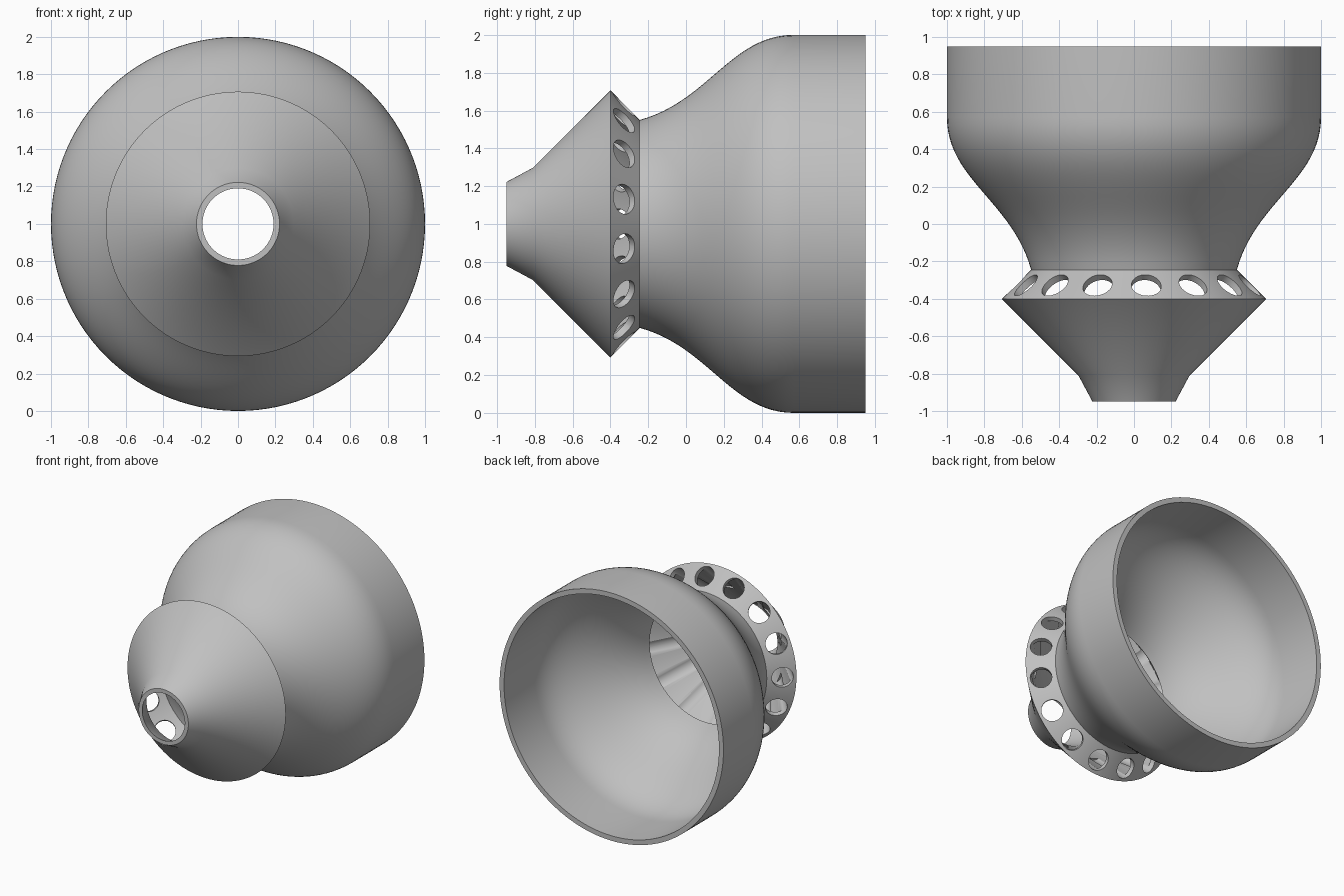
import bpy, bmesh
from math import cos, sin, tau, radians
from mathutils import Vector, Matrix

SEGMENTS = 120
HOLES = 15
CENTRE_Z = 1.0

cube = bpy.data.objects.get("Cube")
if cube:
    bpy.data.objects.remove(cube, do_unlink=True)

grey = bpy.data.materials.new("plain_grey")
grey.use_nodes = True
grey.diffuse_color = (0.53, 0.53, 0.53, 1)
grey.node_tree.nodes["Principled BSDF"].inputs["Base Color"].default_value = grey.diffuse_color


def bezier(a, b, c, d, steps):
    """Points (y, radius) along a cubic curve, both ends included."""
    a, b, c, d = map(Vector, (a, b, c, d))
    pts = []
    for i in range(steps + 1):
        t = i / steps
        u = 1 - t
        pts.append(a * u**3 + b * 3 * u * u * t + c * 3 * u * t * t + d * t**3)
    return pts


def make_object(name, bm):
    mesh = bpy.data.meshes.new(name)
    bmesh.ops.recalc_face_normals(bm, faces=bm.faces)
    bm.to_mesh(mesh)
    bm.free()
    obj = bpy.data.objects.new(name, mesh)
    bpy.context.collection.objects.link(obj)
    mesh.materials.append(grey)
    return obj


def revolve(name, profile):
    """Spin a closed (y, radius) profile around the y axis."""
    bm = bmesh.new()
    rings = []
    for i in range(SEGMENTS):
        a = tau * i / SEGMENTS
        rings.append([bm.verts.new((r * cos(a), y, CENTRE_Z + r * sin(a)))
                      for y, r in profile])
    n = len(profile)
    for i in range(SEGMENTS):
        p, q = rings[i], rings[(i + 1) % SEGMENTS]
        for j in range(n):
            k = (j + 1) % n
            bm.faces.new((p[j], p[k], q[k], q[j]))
    return make_object(name, bm)


# Thin hollow shell: spout, front cone, slanted collar, flared bell
outer = [(-0.95, 0.222), (-0.81, 0.297), (-0.4, 0.707)]
outer += bezier((-0.245, 0.55), (0.12, 0.65), (0.24, 1.0), (0.57, 1.0), 24)
outer += [(0.95, 1.0)]
inner = [(-0.95, 0.19), (-0.793, 0.262), (-0.4, 0.655)]
inner += bezier((-0.26, 0.507), (0.13, 0.61), (0.25, 0.96), (0.57, 0.96), 24)
inner += [(0.95, 0.96)]
shell = revolve("nozzle_shell", outer + inner[::-1])

# Ring of drills, each square to the slanted collar
bm = bmesh.new()
for i in range(HOLES):
    a = radians(12) + tau * i / HOLES
    radial = Vector((cos(a), 0, sin(a)))
    axis = (radial + Vector((0, 1, 0))).normalized()
    start = Vector((0, -0.328, CENTRE_Z)) + radial * 0.633
    turn = axis.to_track_quat("Z", "Y").to_matrix().to_4x4()
    bmesh.ops.create_cone(bm, cap_ends=True, segments=32, radius1=0.08, radius2=0.08,
                          depth=0.45, matrix=Matrix.Translation(start - axis * 0.125) @ turn)
drills = make_object("collar_hole_cutter", bm)

# Cut the holes, then bake the result
cut = shell.modifiers.new("collar_holes", "BOOLEAN")
cut.operation = "DIFFERENCE"
cut.solver = "EXACT"
cut.object = drills
bpy.ops.object.select_all(action="DESELECT")
shell.select_set(True)
bpy.context.view_layer.objects.active = shell
bpy.ops.object.modifier_apply(modifier=cut.name)
bpy.data.objects.remove(drills, do_unlink=True)
bpy.ops.object.shade_smooth_by_angle(angle=radians(30))
